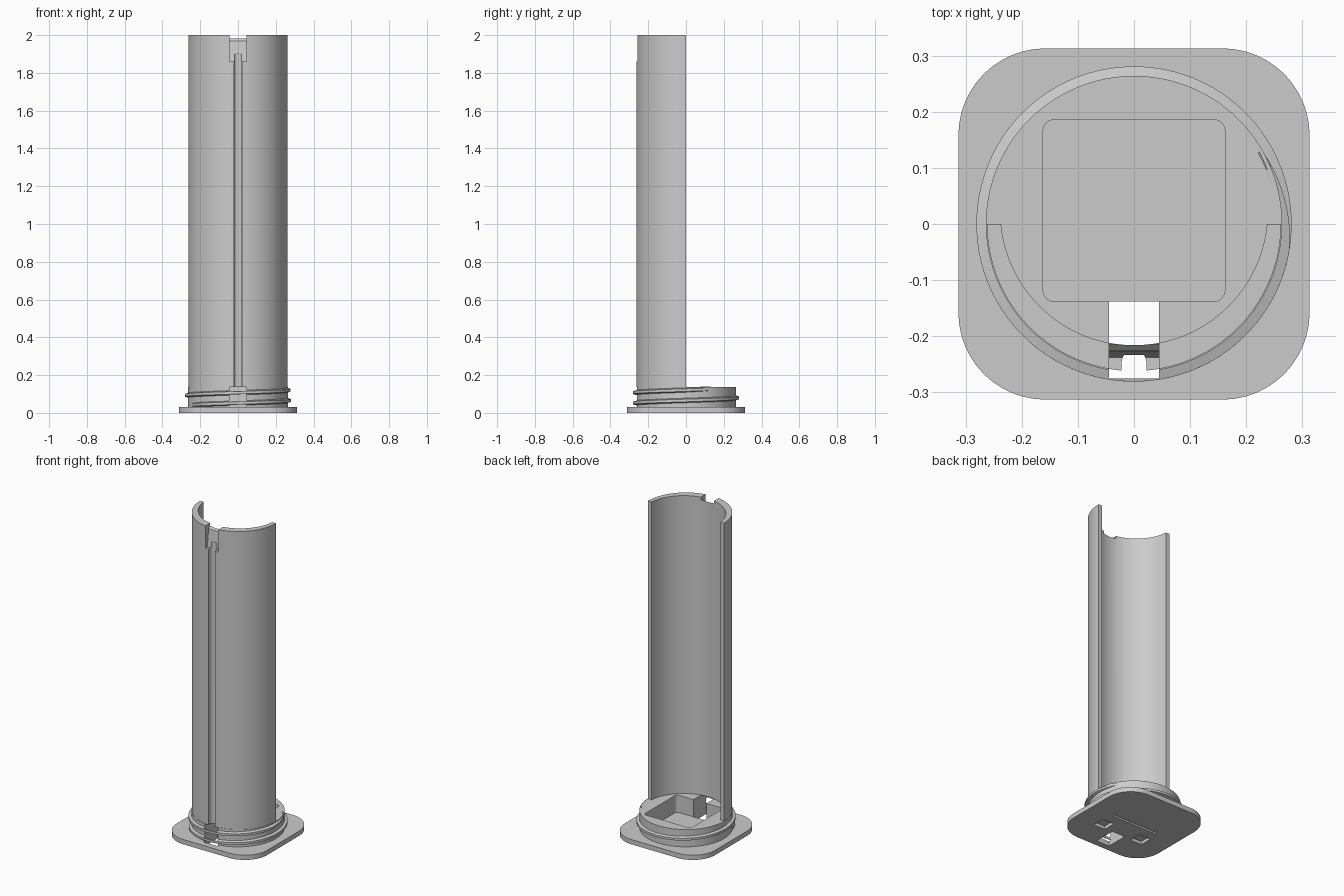
import bpy, bmesh
from math import sin, cos, asin, pi, radians, degrees

cube = bpy.data.objects.get("Cube")
if cube:
    bpy.data.objects.remove(cube)

grey = bpy.data.materials.new("light_grey")
grey.use_nodes = True
color = (0.6, 0.6, 0.6, 1)
grey.diffuse_color = color
grey.node_tree.nodes["Principled BSDF"].inputs["Base Color"].default_value = color


def make(name, bm):
    bmesh.ops.recalc_face_normals(bm, faces=bm.faces)
    mesh = bpy.data.meshes.new(name)
    bm.to_mesh(mesh)
    bm.free()
    mesh.materials.append(grey)
    ob = bpy.data.objects.new(name, mesh)
    bpy.context.collection.objects.link(ob)
    return ob


def extrude(name, points, direction):
    """Solid from a closed outline of 3D points swept along a vector."""
    bm = bmesh.new()
    face = bm.faces.new([bm.verts.new(p) for p in points])
    out = bmesh.ops.extrude_face_region(bm, geom=[face], use_keep_orig=True)
    verts = [v for v in out["geom"] if isinstance(v, bmesh.types.BMVert)]
    bmesh.ops.translate(bm, vec=direction, verts=verts)
    return make(name, bm)


def prism(name, outline, z0, z1):
    return extrude(name, [(x, y, z0) for x, y in outline], (0, 0, z1 - z0))


def arc(cx, cy, r, a0, a1, steps):
    angles = [radians(a0 + (a1 - a0) * i / steps) for i in range(steps + 1)]
    return [(cx + r * cos(a), cy + r * sin(a)) for a in angles]


def rounded(x0, x1, y0, y1, r, steps=12):
    corners = [(x1 - r, y1 - r), (x0 + r, y1 - r), (x0 + r, y0 + r), (x1 - r, y0 + r)]
    pts = []
    for i, (cx, cy) in enumerate(corners):
        pts += arc(cx, cy, r, 90 * i, 90 * i + 90, steps)
    return pts


def box(name, x0, x1, y0, y1, z0, z1):
    return prism(name, [(x0, y0), (x1, y0), (x1, y1), (x0, y1)], z0, z1)


def cut(ob, cutters):
    """Subtract the cutters and bake the result."""
    for c in cutters:
        c.hide_render = True
        mod = ob.modifiers.new("cut", "BOOLEAN")
        mod.operation = "DIFFERENCE"
        mod.solver = "EXACT"
        mod.object = c
    bpy.context.view_layer.update()
    graph = bpy.context.evaluated_depsgraph_get()
    mesh = bpy.data.meshes.new_from_object(ob.evaluated_get(graph))
    ob.modifiers.clear()
    ob.data = mesh


# Main parts
R = 0.262
FLOOR, COLLAR = 0.03, 0.138
plate = prism("base_plate", rounded(-0.313, 0.313, -0.313, 0.313, 0.155), 0, FLOOR)
collar = prism("collar", arc(0, 0, R + 0.002, 0, 360, 96)[:-1], FLOOR, COLLAR)

# Half tube: the bore is offset so the front wall is thicker
bore_r, bore_y = 0.238, 0.022
dip = degrees(asin(bore_y / bore_r))
tube = prism("half_tube",
             arc(0, 0, R, 180, 360, 64) + arc(0, bore_y, bore_r, -dip, dip - 180, 64),
             COLLAR, 2)

# Screw thread: trapezoid swept up a helix, fading out at both ends
bm = bmesh.new()
start, end, pitch, steps = -70, 480, 0.055, 140
rings = []
for i in range(steps + 1):
    t = start + (end - start) * i / steps
    a = radians(t - 90)
    z = 0.052 + pitch * t / 360
    fade = min(1, i / 6, (steps - i) / 10)
    crest = R + 0.001 + 0.018 * fade
    section = [(R - 0.007, -0.015), (crest, -0.007), (crest, 0.007), (R - 0.007, 0.015)]
    rings.append([bm.verts.new((r * cos(a), r * sin(a), max(z + dz, FLOOR))) for r, dz in section])
for low, high in zip(rings, rings[1:]):
    for k in range(4):
        n = (k + 1) % 4
        bm.faces.new((low[k], low[n], high[n], high[k]))
bm.faces.new(rings[0])
bm.faces.new(rings[-1])
thread = make("screw_thread", bm)

# Cutters
slot_w = 0.045
slot = box("slot_cutter", -slot_w, slot_w, -0.275, -0.13, -0.05, 0.2)
rear_slot = box("plate_slot_cutter", -slot_w, slot_w, -0.275, -0.138, -0.05, 0.2)
pocket = prism("pocket_cutter", rounded(-0.162, 0.162, -0.138, 0.186, 0.02, 6), 0, 0.2)
recesses = [box("recess_cutter", s * 0.135 - 0.04, s * 0.135 + 0.04, -0.145, -0.065, -0.05, 0.02)
            for s in (-1, 1)]
recesses.append(box("slit_cutter", -0.162, 0.162, 0, 0.014, -0.05, 0.02))
groove = prism("groove_cutter",
               arc(0, -0.247, 0.022, 0, 180, 16) + [(-0.022, -0.3), (0.022, -0.3)], 0.1, 1.9)
notch_profile = [(-0.3, 1.86), (-0.238, 1.86), (-0.226, 1.97), (-0.214, 1.983),
                 (-0.19, 1.983), (-0.19, 2.1), (-0.3, 2.1)]
notch = extrude("notch_cutter", [(-slot_w, y, z) for y, z in notch_profile], (2 * slot_w, 0, 0))

cut(plate, [rear_slot] + recesses)
cut(collar, [pocket, slot])
cut(thread, [slot])
cut(tube, [groove, notch])
for c in [slot, rear_slot, pocket, groove, notch] + recesses:
    bpy.data.objects.remove(c)

# Smooth the curved walls, keep the edges sharp
bpy.ops.object.select_all(action="DESELECT")
for ob in (plate, collar, thread, tube):
    ob.select_set(True)
bpy.context.view_layer.objects.active = tube
bpy.ops.object.shade_smooth_by_angle(angle=radians(25))
